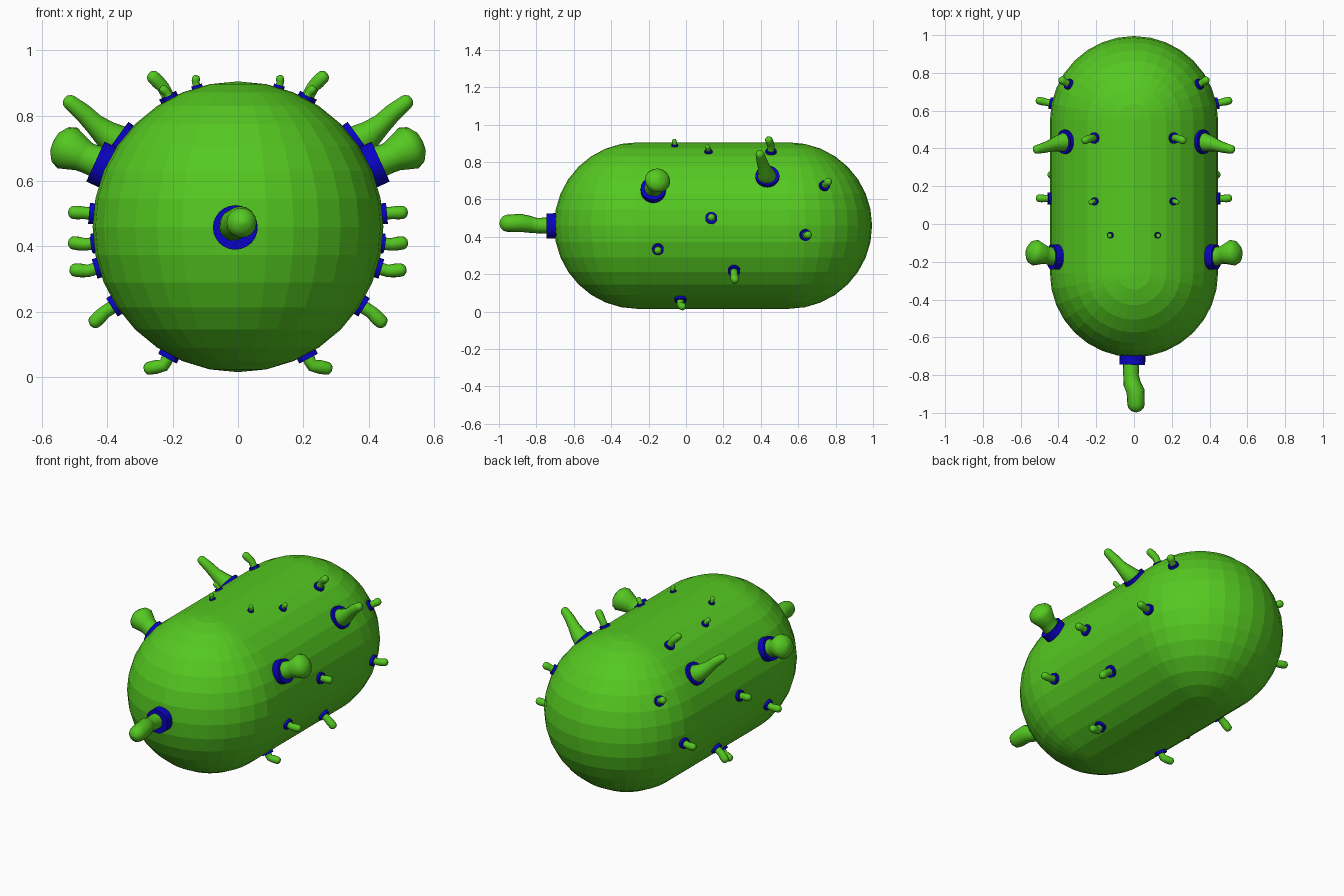
import bpy, bmesh, math
from mathutils import Vector

if "Cube" in bpy.data.objects:
    bpy.data.objects.remove(bpy.data.objects["Cube"])

R, HALF, CY, CZ = 0.445, 0.405, 0.145, 0.46   # capsule radius, half straight length, centre


def material(name, color):
    m = bpy.data.materials.new(name)
    m.diffuse_color = color
    m.use_nodes = True
    m.node_tree.nodes["Principled BSDF"].inputs["Base Color"].default_value = m.diffuse_color
    return m


green = material("green", (0.09, 0.58, 0.015, 1))
blue = material("blue", (0.003, 0.001, 0.55, 1))


def add(name, bm, mat):
    bmesh.ops.recalc_face_normals(bm, faces=bm.faces)
    me = bpy.data.meshes.new(name)
    bm.to_mesh(me)
    bm.free()
    me.materials.append(mat)
    ob = bpy.data.objects.new(name, me)
    bpy.context.collection.objects.link(ob)
    return ob


def mirror(ob):
    mod = ob.modifiers.new("mirror_x", 'MIRROR')
    mod.use_axis = (True, False, False)


def surface_normal(p):
    axis_y = min(max(p.y, CY - HALF), CY + HALF)
    return (p - Vector((0, axis_y, CZ))).normalized()


def sweep(name, stations, mat, sides=16, smooth=True):
    """Loft circles (centre, radius) along a bent path and cap both ends."""
    bm = bmesh.new()
    pts = [Vector(c) for c, r in stations]
    rings = []
    for i, (p, (c, r)) in enumerate(zip(pts, stations)):
        t = (pts[min(i + 1, len(pts) - 1)] - pts[max(i - 1, 0)]).normalized()
        ref = Vector((0, 1, 0)) if abs(t.y) < 0.8 else Vector((0, 0, 1))
        u = t.cross(ref).normalized()
        v = t.cross(u)
        rings.append([bm.verts.new(p + r * (math.cos(a) * u + math.sin(a) * v))
                      for a in (2 * math.pi * k / sides for k in range(sides))])
    for a, b in zip(rings, rings[1:]):
        for k in range(sides):
            n = (k + 1) % sides
            f = bm.faces.new((a[k], a[n], b[n], b[k]))
            f.smooth = smooth
    bm.faces.new(rings[0])
    bm.faces.new(rings[-1])
    return add(name, bm, mat)


def nozzle(name, base, collar_r, collar_h, path, dome, pair=True):
    """Blue collar on the body surface plus a bent green tube with a domed tip."""
    p = Vector(base)
    n = surface_normal(p)
    axis_y = min(max(p.y, CY - HALF), CY + HALF)
    p = Vector((0, axis_y, CZ)) + n * R
    if not pair:
        p.x, p.z = base[0], base[2]
    collar = sweep(name + "_collar", [(p - n * 0.02, collar_r), (p + n * collar_h, collar_r)],
                   blue, 24, False)
    st = [(p - n * 0.01, path[0][1])] + list(path)
    tip, r = Vector(path[-1][0]), path[-1][1]
    d = (tip - Vector(path[-2][0])).normalized()
    for a in (30, 60, 85):
        a = math.radians(a)
        st.append((tip + d * dome * math.sin(a), r * math.cos(a)))
    tube = sweep(name + "_tube", st, green)
    if pair:
        mirror(collar)
        mirror(tube)


# Body: half of a faceted sphere, extended straight and mirrored along y
bm = bmesh.new()
bmesh.ops.create_uvsphere(bm, u_segments=32, v_segments=16, radius=R)
bmesh.ops.delete(bm, geom=[v for v in bm.verts if v.co.y < -1e-4], context='VERTS')
rim = [e for e in bm.edges if e.is_boundary]
bmesh.ops.translate(bm, verts=bm.verts, vec=(0, HALF, 0))
new = bmesh.ops.extrude_edge_only(bm, edges=rim)["geom"]
for v in new:
    if isinstance(v, bmesh.types.BMVert):
        v.co.y = 0
body = add("body", bm, green)
body.location = (0, CY, CZ)
mod = body.modifiers.new("mirror_y", 'MIRROR')
mod.use_axis = (False, True, False)

# Front spout
nozzle("front_spout", (-0.008, -0.705, 0.458), 0.068, 0.04,
       [((-0.015, -0.74, 0.46), 0.043), ((-0.016, -0.80, 0.46), 0.041),
        ((-0.01, -0.845, 0.468), 0.046), ((0.008, -0.885, 0.475), 0.048),
        ((0.011, -0.955, 0.472), 0.046)], 0.042, pair=False)

# Flared spouts
nozzle("flared_spout", (0.405, -0.175, 0.645), 0.067, 0.035,
       [((0.432, -0.172, 0.66), 0.05), ((0.46, -0.165, 0.67), 0.047),
        ((0.475, -0.162, 0.678), 0.05), ((0.522, -0.152, 0.701), 0.069)], 0.048)

# Long horns
nozzle("horn", (0.36, 0.435, 0.72), 0.064, 0.015,
       [((0.375, 0.432, 0.725), 0.05), ((0.405, 0.426, 0.745), 0.042),
        ((0.44, 0.415, 0.775), 0.032), ((0.475, 0.404, 0.81), 0.028),
        ((0.515, 0.395, 0.842), 0.023)], 0.02)

# Small nozzles: base point, tip point, tube radius, collar radius
small = [
    ((0.125, -0.06, 0.887), (0.13, -0.065, 0.924), 0.012, 0.017),
    ((0.208, 0.12, 0.853), (0.235, 0.113, 0.89), 0.013, 0.021),
    ((0.21, 0.455, 0.852), (0.27, 0.44, 0.932), 0.02, 0.029),
    ((0.35, 0.742, 0.675), (0.395, 0.77, 0.703), 0.02, 0.029),
    ((0.433, 0.638, 0.41), (0.52, 0.657, 0.411), 0.02, 0.031),
    ((0.443, 0.135, 0.50), (0.52, 0.137, 0.505), 0.02, 0.032),
    ((0.425, -0.15, 0.335), (0.516, -0.15, 0.326), 0.02, 0.031),
    ((0.375, 0.257, 0.22), (0.452, 0.262, 0.158), 0.021, 0.033),
    ((0.21, -0.03, 0.068), (0.286, -0.016, 0.018), 0.02, 0.032),
]
for i, (base, tip, r, cr) in enumerate(small, 1):
    b, t = Vector(base), Vector(tip)
    n = surface_normal(b)
    d = (t - b).normalized()
    length = (t - b).length
    knee = b + n * length * 0.4
    end = t - d * r * 0.8
    nozzle(f"small_nozzle_{i}", base, cr, cr * 0.4,
           [(b + n * length * 0.2, r * 0.95), (knee, r * 0.95),
            (knee.lerp(end, 0.5), r * 1.05), (end, r)], r * 0.8)
